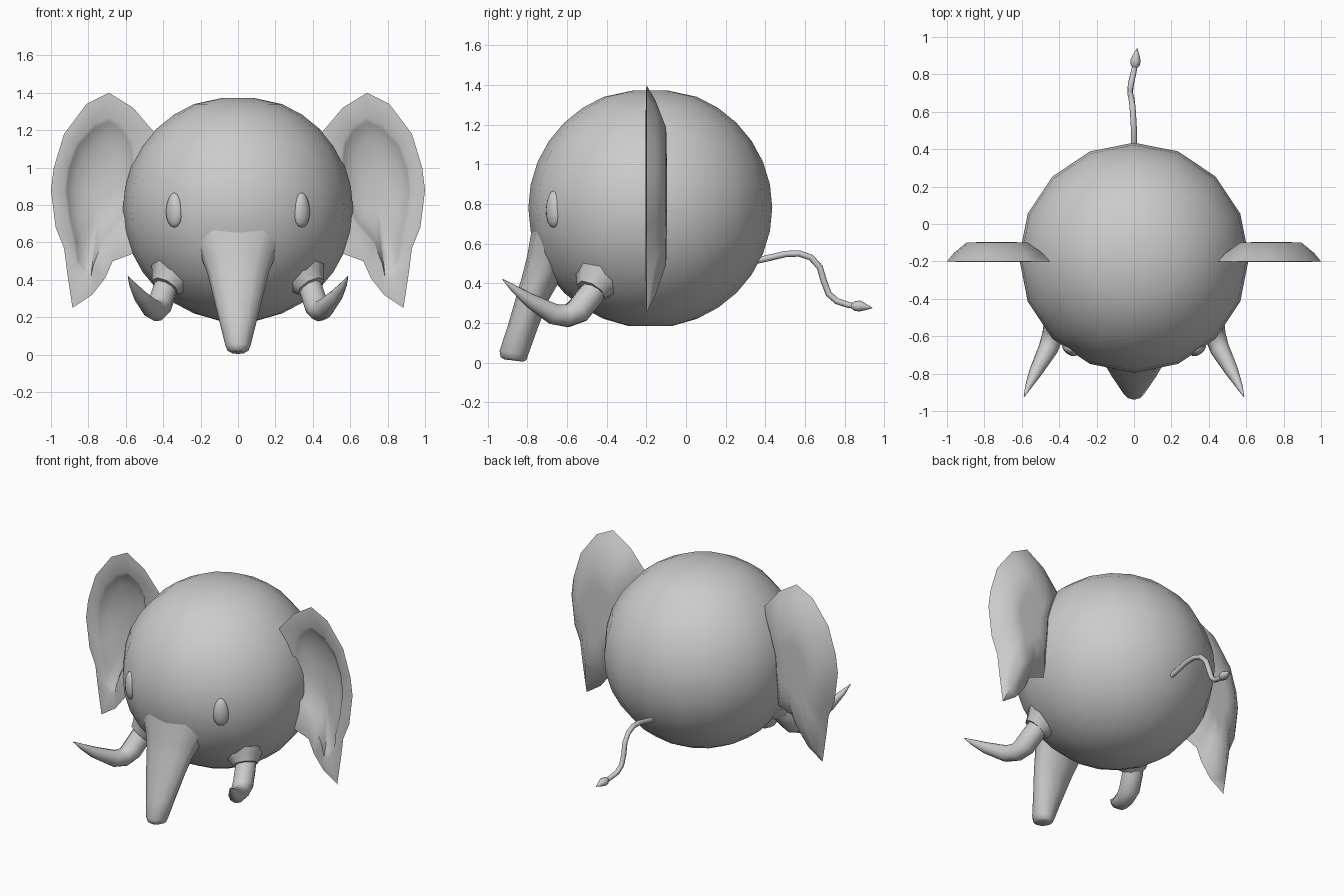
import bpy, bmesh, math
from mathutils import Vector

grey = bpy.data.materials.new("matte grey")
grey.diffuse_color = (0.6, 0.6, 0.6, 1)


def finish(name, bm, angle=50):
    bmesh.ops.recalc_face_normals(bm, faces=bm.faces)
    me = bpy.data.meshes.new(name)
    bm.to_mesh(me)
    bm.free()
    me.materials.append(grey)
    ob = bpy.data.objects.new(name, me)
    bpy.context.collection.objects.link(ob)
    bpy.ops.object.select_all(action='DESELECT')
    ob.select_set(True)
    bpy.context.view_layer.objects.active = ob
    bpy.ops.object.shade_smooth_by_angle(angle=math.radians(angle))
    return ob


def loft(name, rings, angle=50):
    """Skin a list of equal-length point rings and cap both ends."""
    bm = bmesh.new()
    vs = [[bm.verts.new(p) for p in r] for r in rings]
    n = len(vs[0])
    for a, b in zip(vs, vs[1:]):
        for i in range(n):
            j = (i + 1) % n
            bm.faces.new((a[i], a[j], b[j], b[i]))
    bm.faces.new(vs[0])
    bm.faces.new(vs[-1])
    return finish(name, bm, angle)


def tube(name, path, sides=10):
    """Round tube along (x, y, z, radius) points."""
    pts = [Vector(p[:3]) for p in path]
    rings = []
    side = None
    for i, p in enumerate(pts):
        t = (pts[min(i + 1, len(pts) - 1)] - pts[max(i - 1, 0)]).normalized()
        side = t.orthogonal() if side is None else side - t * side.dot(t)
        side.normalize()
        up = t.cross(side)
        r = path[i][3]
        rings.append([p + r * (side * math.cos(k * math.tau / sides) + up * math.sin(k * math.tau / sides))
                      for k in range(sides)])
    return loft(name, rings)


# round body with a flattened crown
C, R = Vector((0, -0.18, 0.78)), 0.615
rings = []
for a in [8] + [22.5 + 11.25 * i for i in range(13)] + [170]:
    a = math.radians(a)
    z = min(C.z + R * math.cos(a) * 0.985, 1.372)
    rings.append([(C.x + R * math.sin(a) * math.cos(k * math.tau / 16),
                   C.y + R * math.sin(a) * math.sin(k * math.tau / 16), z) for k in range(16)])
loft("body", rings)

# trunk flaring into the body: z, front y, back y, half width
trunk = [(0.78, -0.75, -0.45, 0.30), (0.64, -0.783, -0.48, 0.265), (0.54, -0.80, -0.55, 0.205),
         (0.44, -0.825, -0.62, 0.165), (0.32, -0.86, -0.69, 0.135), (0.18, -0.90, -0.745, 0.10),
         (0.05, -0.94, -0.795, 0.068), (0.02, -0.935, -0.805, 0.055), (0.01, -0.915, -0.82, 0.035)]
loft("trunk", [[(w * math.cos(k * math.tau / 12),
                 (f + b) / 2 + (b - f) / 2 * math.sin(k * math.tau / 12),
                 z + (0 if i < 6 else -0.06 * (b - f) * math.sin(k * math.tau / 12)))
                for k in range(12)] for i, (z, f, b, w) in enumerate(trunk)])

# ear outline and pocket edge as (x, z), clockwise from the inner top
outer = [(0.45, 1.19), (0.56, 1.32), (0.69, 1.40), (0.81, 1.34), (0.93, 1.18), (0.985, 1.0),
         (1.0, 0.88), (0.975, 0.68), (0.93, 0.57), (0.915, 0.45), (0.885, 0.25), (0.78, 0.32),
         (0.71, 0.41), (0.67, 0.50), (0.56, 0.54), (0.53, 0.75), (0.52, 0.95)]
inner = [(0.57, 1.13), (0.62, 1.21), (0.69, 1.255), (0.77, 1.22), (0.86, 1.12), (0.905, 1.0),
         (0.92, 0.88), (0.90, 0.72), (0.87, 0.60), (0.86, 0.50), (0.82, 0.43), (0.785, 0.43),
         (0.77, 0.50), (0.73, 0.60), (0.64, 0.70), (0.575, 0.80), (0.55, 0.95)]


def scaled(outline, s, y, m):
    cx, cz = 0.74, 0.86
    return [(m * (cx + (x - cx) * s), y, cz + (z - cz) * s) for x, z in outline]


for label, m in (("right", 1), ("left", -1)):
    # ear: domed back, flat rim, hollow front
    loft(label + "_ear", [scaled(outer, 0.35, -0.097, m), scaled(outer, 0.60, -0.10, m),
                          scaled(outer, 0.86, -0.155, m), scaled(outer, 1, -0.20, m),
                          scaled(inner, 1.04, -0.203, m), scaled(inner, 0.97, -0.185, m),
                          scaled(inner, 0.75, -0.15, m), scaled(inner, 0.35, -0.13, m)], 60)

    # socket and curved tusk
    tube(label + "_tusk_socket", [(m * 0.25, -0.36, 0.56, 0.27), (m * 0.33, -0.425, 0.45, 0.16),
                                  (m * 0.375, -0.465, 0.385, 0.098), (m * 0.39, -0.48, 0.36, 0.08)], 8)
    tube(label + "_tusk", [(m * 0.37, -0.43, 0.41, 0.062), (m * 0.395, -0.485, 0.335, 0.066),
                           (m * 0.42, -0.545, 0.26, 0.066), (m * 0.435, -0.60, 0.235, 0.058),
                           (m * 0.46, -0.67, 0.245, 0.053), (m * 0.525, -0.79, 0.315, 0.036),
                           (m * 0.565, -0.87, 0.375, 0.018), (m * 0.588, -0.925, 0.42, 0.002)])

    # oval eye, turned to sit on the body, narrower at the top
    bm = bmesh.new()
    bmesh.ops.create_uvsphere(bm, u_segments=12, v_segments=8, radius=1)
    for v in bm.verts:
        v.co.x *= 0.05 * (1 - 0.15 * v.co.z)
        v.co.y *= 0.032
        v.co.z *= 0.093
    eye = finish(label + "_eye", bm)
    eye.location = (m * 0.34, -0.668, 0.773)
    eye.rotation_euler = (0, 0, m * math.atan2(0.34, 0.49))

# tail with a pointed tuft
tube("tail", [(0, 0.34, 0.51, 0.016), (0, 0.43, 0.53, 0.016), (0, 0.50, 0.547, 0.016),
              (-0.004, 0.57, 0.55, 0.016), (-0.008, 0.63, 0.53, 0.016), (-0.014, 0.675, 0.48, 0.016),
              (-0.02, 0.695, 0.41, 0.016), (-0.02, 0.72, 0.345, 0.016), (-0.014, 0.76, 0.31, 0.016),
              (0.0, 0.82, 0.29, 0.015), (0.005, 0.85, 0.285, 0.013)], 8)
tube("tail_tuft", [(0.004, 0.835, 0.287, 0.012), (0.006, 0.85, 0.285, 0.024), (0.008, 0.875, 0.285, 0.028),
                   (0.012, 0.905, 0.28, 0.017), (0.017, 0.94, 0.275, 0.001)], 8)
